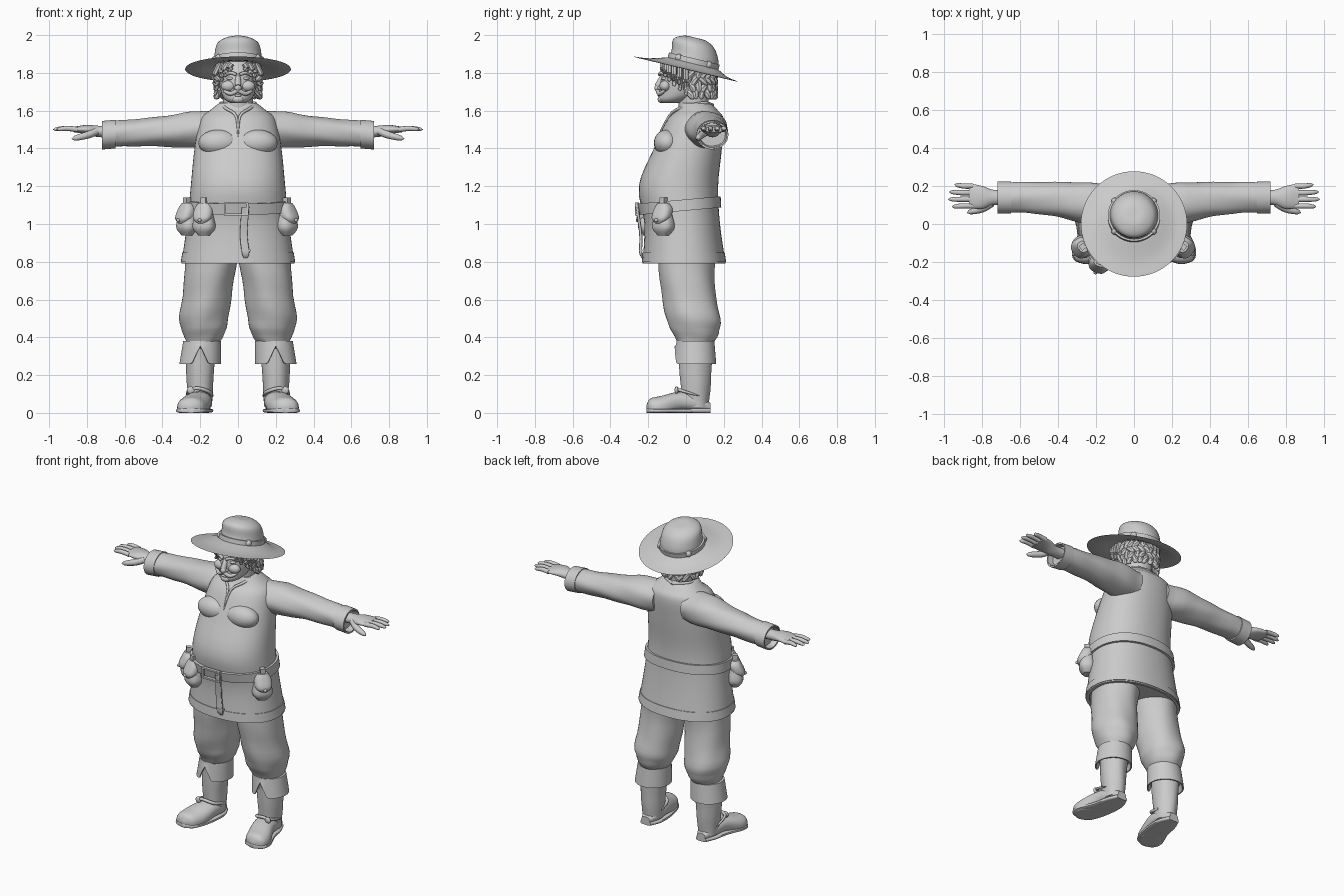
import bpy, bmesh, math, random
from mathutils import Vector, Matrix

default_cube = bpy.data.objects.get("Cube")
if default_cube:
    bpy.data.objects.remove(default_cube)
random.seed(4)
X, Y, Z = Matrix.Identity(3)
grey = bpy.data.materials.new("clay_grey")
grey.use_nodes = True
grey.diffuse_color = (.6, .6, .6, 1)
grey.node_tree.nodes["Principled BSDF"].inputs["Base Color"].default_value = grey.diffuse_color


def smooth_path(points, steps):
    """Catmull-Rom interpolation of tuples of any length."""
    points = [Vector(point) for point in points]
    padded = points[:1] + points + points[-1:]
    path = []
    for before, start, end, after in zip(padded, padded[1:], padded[2:], padded[3:]):
        for step in range(steps):
            t = step / steps
            enter, leave = (end - before) / 2, (after - start) / 2
            near = start.lerp(end, t * t * (3 - 2 * t))
            path.append(near + enter * (t * (1 - t) ** 2) - leave * (t * t * (1 - t)))
    return path + points[-1:]


def skin(bm, rings):
    """Join closed loops of points and cap both ends."""
    loops = [[bm.verts.new(point) for point in ring] for ring in rings]
    for low, high in zip(loops, loops[1:]):
        for i in range(len(low)):
            bm.faces.new((low[i - 1], low[i], high[i], high[i - 1]))
    bm.faces.new(loops[0])
    bm.faces.new(loops[-1])


def shrink(ring, factor):
    centre = sum(ring, Vector((0, 0, 0))) / len(ring)
    return [centre.lerp(point, factor) for point in ring]


def loft(bm, sections, u=X, v=Y, sides=48, steps=4, power=1, place=Matrix(), fold=0, hollow=False):
    """Skin sections (x, y, z, radius) or (x, y, z, radius_u, radius_v); fold ripples the cloth."""
    rings = []
    for row, section in enumerate(smooth_path(sections, steps)):
        ring = []
        for i in range(sides):
            angle = math.tau * i / sides
            across, along = (math.copysign(abs(w) ** power, w) for w in (math.cos(angle), math.sin(angle)))
            ripple = 1 + fold * math.sin(3 * angle + row) * math.sin(2 * angle - row / 2)
            offset = u * across * section[3] + v * along * section[-1]
            ring.append(place @ (section.xyz + offset * ripple))
        rings.append(ring)
    if hollow:
        rings = [shrink(rings[2], .85), shrink(rings[0], .93)] + rings
    skin(bm, rings)


def band(bm, low, high, grow, **options):
    """A raised strip wrapped around a form between two of its sections."""
    low, high = Vector(low), Vector(high)
    out = Vector([0] * 3 + [grow] * (len(low) - 3))
    loft(bm, (low - out, low + out, high + out, high - out), steps=1, **options)


def stroke(bm, radius, *points, sides=10, steps=4):
    """A round tube along points, thinning to a soft tip."""
    path = smooth_path(points, steps)
    rings = []
    for i, point in enumerate(path):
        heading = path[min(i + 1, len(path) - 1)] - path[max(i - 1, 0)]
        turn = heading.to_track_quat('Z', 'Y')
        width = radius * math.sqrt(1.01 - (i / (len(path) - 1)) ** 4)
        rings.append([point + turn @ (X * math.cos(math.tau * k / sides) + Y * math.sin(math.tau * k / sides)) * width
                      for k in range(sides)])
    skin(bm, rings)


def ball(bm, centre, size, place=Matrix()):
    matrix = place @ Matrix.Translation(centre) @ Matrix.Diagonal(size).to_4x4()
    bmesh.ops.create_uvsphere(bm, u_segments=24, v_segments=14, radius=1, matrix=matrix)


def block(bm, centre, size, place=Matrix()):
    matrix = place @ Matrix.Translation(centre) @ Matrix.Diagonal(size).to_4x4()
    bmesh.ops.create_cube(bm, size=1, matrix=matrix)


def make(name, bm, pair=False):
    """Turn a bmesh into an object; a pair also gets its mirrored copy."""
    bmesh.ops.recalc_face_normals(bm, faces=bm.faces)
    for side in ("left_", "right_") if pair else ("",):
        if side == "right_":
            bmesh.ops.scale(bm, vec=(-1, 1, 1), verts=bm.verts)
            bmesh.ops.reverse_faces(bm, faces=bm.faces)
        mesh = bpy.data.meshes.new(side + name)
        bm.to_mesh(mesh)
        mesh.materials.append(grey)
        mesh.shade_smooth()
        mesh.set_sharp_from_angle(angle=math.radians(45))
        bpy.context.collection.objects.link(bpy.data.objects.new(side + name, mesh))
    bm.free()


# Tunic, open at the skirt
tunic = [Vector((0, *section)) for section in (
    (-.01, .79, .3, .22), (-.02, 1, .27, .2), (-.04, 1.2, .25, .21), (.01, 1.4, .23, .18),
    (.05, 1.55, .2, .15), (.06, 1.6, .15, .11), (.05, 1.64, .1, .08))]


def tunic_at(height):
    return min(smooth_path(tunic, 40), key=lambda section: abs(section.z - height))


bm = bmesh.new()
loft(bm, tunic, power=.9, sides=56, hollow=True)
for side in (-1, 1):
    ball(bm, (side * .1, -.1, 1.43), (.11, .07, .07))
make("tunic", bm)

# Hem trim and belt follow the tunic
bm = bmesh.new()
band(bm, tunic_at(.8), tunic_at(.85), .004, power=.9, sides=56)
make("hem_trim", bm)
bm = bmesh.new()
sag = Matrix.Identity(4)
sag[2][1] = .09
band(bm, tunic_at(1.07), tunic_at(1.13), .013, power=.9, sides=56, place=sag)
make("belt", bm)

# Collar edge running into the neck slit
bm = bmesh.new()
stroke(bm, .009, (0, .14, 1.63), (.08, .1, 1.64), (.09, .03, 1.63), (.06, -.04, 1.61), (.01, -.09, 1.57), (0, -.15, 1.46))
make("collar_edge", bm, pair=True)

# Buckle and hanging strap
front = Vector((-.01, -.26, 1.08))
bm = bmesh.new()
for side in (-1, 1):
    block(bm, front + Z * side * .03, (.13, .02, .01))
    block(bm, front + X * side * .06, (.01, .02, .07))
make("belt_buckle", bm)
bm = bmesh.new()
loft(bm, [(.04, -.23, .82, .01), (.04, -.24, .85, .02), (.03, -.24, .95, .02), (.04, -.26, 1.09, .02)],
     v=Y * .4, power=.5, sides=24)
block(bm, (.04, -.24, .86), (.05, .02, .01))
make("belt_strap", bm)

# Sleeves and cuffs
sleeve = [(.72, .14, 1.47, .08), (.6, .14, 1.48, .08), (.42, .13, 1.49, .09), (.24, .11, 1.5, .11), (.1, .09, 1.5, .11)]
bm = bmesh.new()
loft(bm, sleeve, u=Y, v=Z * .87, fold=.04, hollow=True)
make("sleeve", bm, pair=True)
bm = bmesh.new()
loft(bm, [Vector(sleeve[0]).lerp(Vector(sleeve[1]), t) + Vector((0, 0, 0, .004)) for t in (0, .6)],
     u=Y, v=Z * .9, hollow=True)
make("sleeve_cuff", bm, pair=True)

# Hands: palm, evenly fanned fingers, thumb
bm = bmesh.new()
loft(bm, [(.66, .14, 1.49, .04, .03), (.74, .14, 1.49, .04, .03), (.8, .14, 1.5, .06, .025), (.87, .15, 1.5, .065, .014)],
     u=Y, v=Z, sides=24)
for finger in range(4):
    base = Vector((.85, .095 + .035 * finger, 1.5))
    reach = .13 - .012 * (finger - 1.3) ** 2
    stroke(bm, .014, base, base + X * reach / 2 + Z * .006, base + X * reach + Y * .004 * (finger - 1))
stroke(bm, .02, (.75, .11, 1.49), (.8, .08, 1.47), (.88, .06, 1.45))
make("hand", bm, pair=True)

# Pouches turned outward from the hips
for name, spot, turn in (("left_pouch", (.26, -.12, 0), .9), ("right_side_pouch", (-.27, -.12, 0), -.9),
                         ("right_front_pouch", (-.18, -.2, 0), -.4)):
    place = Matrix.Translation(spot) @ Matrix.Rotation(turn, 4, 'Z')
    bm = bmesh.new()
    loft(bm, [(0, 0, .94, .03), (0, 0, .98, .06), (0, 0, 1.04, .05), (0, 0, 1.1, .03)], v=Y * .8, power=.8, place=place)
    loft(bm, [(0, -.03, 1, .02), (0, -.02, 1.03, .05), (0, 0, 1.08, .05), (0, 0, 1.11, .03)], v=Y * .8, power=.8, place=place)
    ball(bm, (0, -.06, 1.02), [.01] * 3, place)
    block(bm, (0, 0, 1.11), (.03, .03, .06), place)
    make(name, bm)

# Breeches
bm = bmesh.new()
loft(bm, [(.19, .05, .36, .08), (.18, .05, .42, .11), (.18, .04, .5, .13), (.16, .01, .66, .13), (.14, 0, .84, .14)],
     v=Y * 1.1, fold=.03)
make("breeches_leg", bm, pair=True)

# Boots: shaft and foot, flattened on the ground
foot = [(.2, .13, .03, .03), (.2, .06, .05, .06), (.21, -.03, .06, .07), (.24, -.13, .03, .08),
        (.25, -.19, .03, .06), (.25, -.21, .03, .01)]
bm = bmesh.new()
loft(bm, [(.2, .05, .03, .06), (.2, .05, .16, .07), (.2, .05, .34, .08)], v=Y * 1.15, fold=.03)
loft(bm, foot, v=Z * .75, power=.9)
for vert in bm.verts:
    vert.co.z = max(vert.co.z, 0)
make("boot", bm, pair=True)
bm = bmesh.new()
loft(bm, [(x, y, .012, r + .006, .012) for x, y, z, r in foot], v=Z, power=.5, sides=24)
make("boot_sole", bm, pair=True)
bm = bmesh.new()
stroke(bm, .01, (.14, .06, .09), (.15, -.02, .11), (.21, -.05, .13), (.26, -.03, .12), (.27, .07, .09))
ball(bm, (.25, -.05, .12), (.02, .01, .02))
make("boot_strap", bm, pair=True)

# Folded boot cuff with a front notch
bm = bmesh.new()
loft(bm, [(.2, .05, .26, .11), (.19, .05, .38, .1)], steps=6, hollow=True)
for vert in bm.verts:
    swing = abs(math.atan2(vert.co.x - .2, .05 - vert.co.y))
    lift = max(0, .85 - 2 * swing)
    vert.co.z += lift * max(0, .37 - vert.co.z)
make("boot_cuff", bm, pair=True)

# Head, neck, nose and mouth
bm = bmesh.new()
loft(bm, [(0, .04, z, .08) for z in (1.58, 1.7)])
loft(bm, [(0, -.08, 1.64, .04), (0, -.06, 1.66, .07), (0, -.03, 1.7, .09), (0, -.01, 1.78, .1), (0, .01, 1.88, .08)],
     v=Y * 1.2)
stroke(bm, .017, (0, -.15, 1.73), (0, -.14, 1.75), (0, -.12, 1.79))
ball(bm, (0, -.15, 1.72), [.018] * 3)
ball(bm, (0, -.13, 1.66), (.03, .02, .02))
ball(bm, (0, -.14, 1.68), (.02, .01, .007))
make("head", bm)

# Paired features of the face
features = {"cheek": ((.05, -.11, 1.73), (.04, .03, .03)), "nostril": ((.016, -.14, 1.72), (.01, .01, .01)),
            "ear": ((.1, 0, 1.75), (.01, .02, .03)), "eye": ((.04, -.11, 1.77), (.02, .02, .01))}
for name, (centre, size) in features.items():
    bm = bmesh.new()
    ball(bm, centre, size)
    make(name, bm, pair=True)
bm = bmesh.new()
stroke(bm, .009, (.01, -.14, 1.79), (.04, -.13, 1.8), (.08, -.09, 1.78))
make("eyebrow", bm, pair=True)
bm = bmesh.new()
stroke(bm, .012, (0, -.15, 1.71), (.04, -.14, 1.69), (.08, -.11, 1.71))
make("moustache", bm, pair=True)

# Hair: cap with staggered rows of curls behind, longer locks at the temples
bm = bmesh.new()
ball(bm, (0, .05, 1.77), (.11, .09, .1))
for row in range(4):
    for i in range(13):
        angle = math.radians(-20 + 17 * (i + row % 2 / 2))
        curl = [(0, .09), (0, .11), (random.uniform(-.3, .3), .12)]
        stroke(bm, .019, *[(math.cos(angle + sway) * r, .04 + math.sin(angle + sway) * r, 1.84 - .036 * (row + fall))
                           for fall, (sway, r) in enumerate(curl)], sides=7)
make("hair", bm)
bm = bmesh.new()
for i in range(6):
    root = Vector((math.cos(i / 4) * .105, -math.sin(i / 4) * .13, 1.85))
    drop = Z * (.17 - .025 * i)
    out = X * random.uniform(.01, .03)
    stroke(bm, .015, root, root + out - drop / 2, root + out / 3 - drop * .75, root + out - drop, sides=7)
make("hair_locks", bm, pair=True)

# Wide-brimmed hat, tipped back
tip = Matrix.Translation((0, 0, 1.82)) @ Matrix.Rotation(-.235, 4, 'X')
brim = ((.03, .02, .12), (.01, 0, .21), (0, 0, .28), (.01, .01, .21), (.03, .04, .13))
crown = ((.03, .03, .13), (.03, .08, .125), (.01, .14, .11), (.01, .17, .06), (.01, .173, .01))
for name, profile in (("hat_brim", brim), ("hat_crown", crown)):
    bm = bmesh.new()
    loft(bm, [(0, *section) for section in profile], v=Y * 1.02, sides=64, place=tip)
    make(name, bm)
bm = bmesh.new()
band(bm, (0, .03, .03, .13), (0, .03, .065, .13), .008, place=tip)
for x in (-.1, .1):
    for y in (-.05, .11):
        ball(bm, (x, y, .05), [.02] * 3, tip)
make("hat_band", bm)
